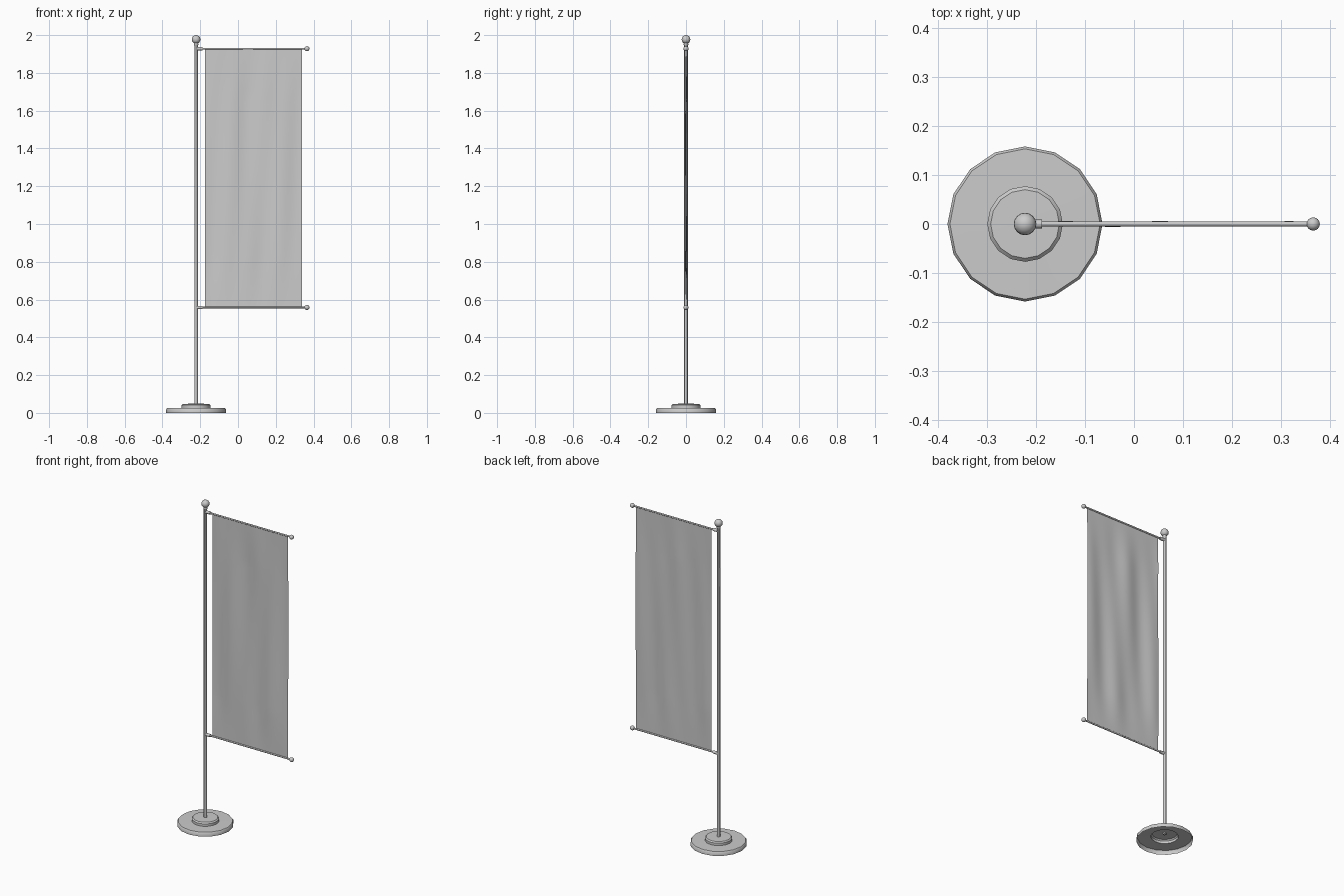
import bpy, bmesh, math
from mathutils import Vector

if "Cube" in bpy.data.objects:
    bpy.data.objects.remove(bpy.data.objects["Cube"])

POLE_X = -0.222


def finish(name, bm, angle=40):
    bmesh.ops.recalc_face_normals(bm, faces=bm.faces)
    me = bpy.data.meshes.new(name)
    bm.to_mesh(me)
    bm.free()
    ob = bpy.data.objects.new(name, me)
    bpy.context.collection.objects.link(ob)
    bpy.ops.object.select_all(action='DESELECT')
    ob.select_set(True)
    bpy.context.view_layer.objects.active = ob
    bpy.ops.object.shade_smooth_by_angle(angle=math.radians(angle))
    return ob


def lathe(name, profile, origin, axis='Z', sides=16):
    """Revolve (radius, height) points about Z or X; open ends stay open."""
    bm = bmesh.new()
    rings = []
    for r, h in profile:
        n = 1 if r == 0 else sides
        ring = []
        for i in range(n):
            a = 2 * math.pi * i / sides
            u, v = r * math.cos(a), r * math.sin(a)
            p = Vector((u, v, h)) if axis == 'Z' else Vector((h, u, v))
            ring.append(bm.verts.new(p + Vector(origin)))
        rings.append(ring)
    for a, b in zip(rings, rings[1:]):
        for i in range(sides):
            j = (i + 1) % sides
            if len(a) == 1:
                bm.faces.new((a[0], b[j], b[i]))
            elif len(b) == 1:
                bm.faces.new((a[i], a[j], b[0]))
            else:
                bm.faces.new((a[i], a[j], b[j], b[i]))
    return finish(name, bm)


def ball(name, loc, r):
    bm = bmesh.new()
    bmesh.ops.create_uvsphere(bm, u_segments=16, v_segments=10, radius=r)
    bmesh.ops.translate(bm, verts=bm.verts, vec=loc)
    finish(name, bm, 60)


# Stepped round foot, a hollow shell open underneath
lathe("base", [(0.158, 0), (0.158, 0.019), (0.153, 0.025), (0.077, 0.026),
               (0.077, 0.041), (0.070, 0.048), (0, 0.049)], (POLE_X, 0, 0))

# Upright pole with narrow neck and ball finial
lathe("pole", [(0, 0.04), (0.0095, 0.04), (0.0095, 1.945), (0.012, 1.948),
               (0.012, 1.956), (0.007, 1.962), (0, 1.962)], (POLE_X, 0, 0), sides=12)
ball("finial", (POLE_X, 0, 1.977), 0.023)

# Top and bottom rails with sockets and end balls
for label, z in (("top", 1.928), ("bottom", 0.558)):
    lathe(label + "_socket", [(0, 0), (0.009, 0), (0.009, 0.035), (0, 0.035)],
          (POLE_X, 0, z), 'X', 12)
    lathe(label + "_rail", [(0, 0), (0.005, 0), (0.005, 0.585), (0, 0.585)],
          (POLE_X, 0, z), 'X', 12)
    ball(label + "_rail_ball", (0.365, 0, z), 0.0135)

# Gently rippled cloth, pinned at both rails
bm = bmesh.new()
bmesh.ops.create_grid(bm, x_segments=32, y_segments=48, size=0.5)
for v in bm.verts:
    s, t = v.co.x + 0.5, v.co.y + 0.5
    pin = min(1, 5 * t + 0.1, 5 * (1 - t) + 0.1)
    wave = (0.0035 * math.sin(13 * s + 2.5 * t)
            + 0.002 * math.sin(23 * s - 4 * t + 1)
            + 0.001 * math.sin(7 * t + 5 * s))
    v.co = (-0.175 + 0.515 * s, pin * wave, 0.558 + 1.37 * t)
finish("banner_cloth", bm, 80)
